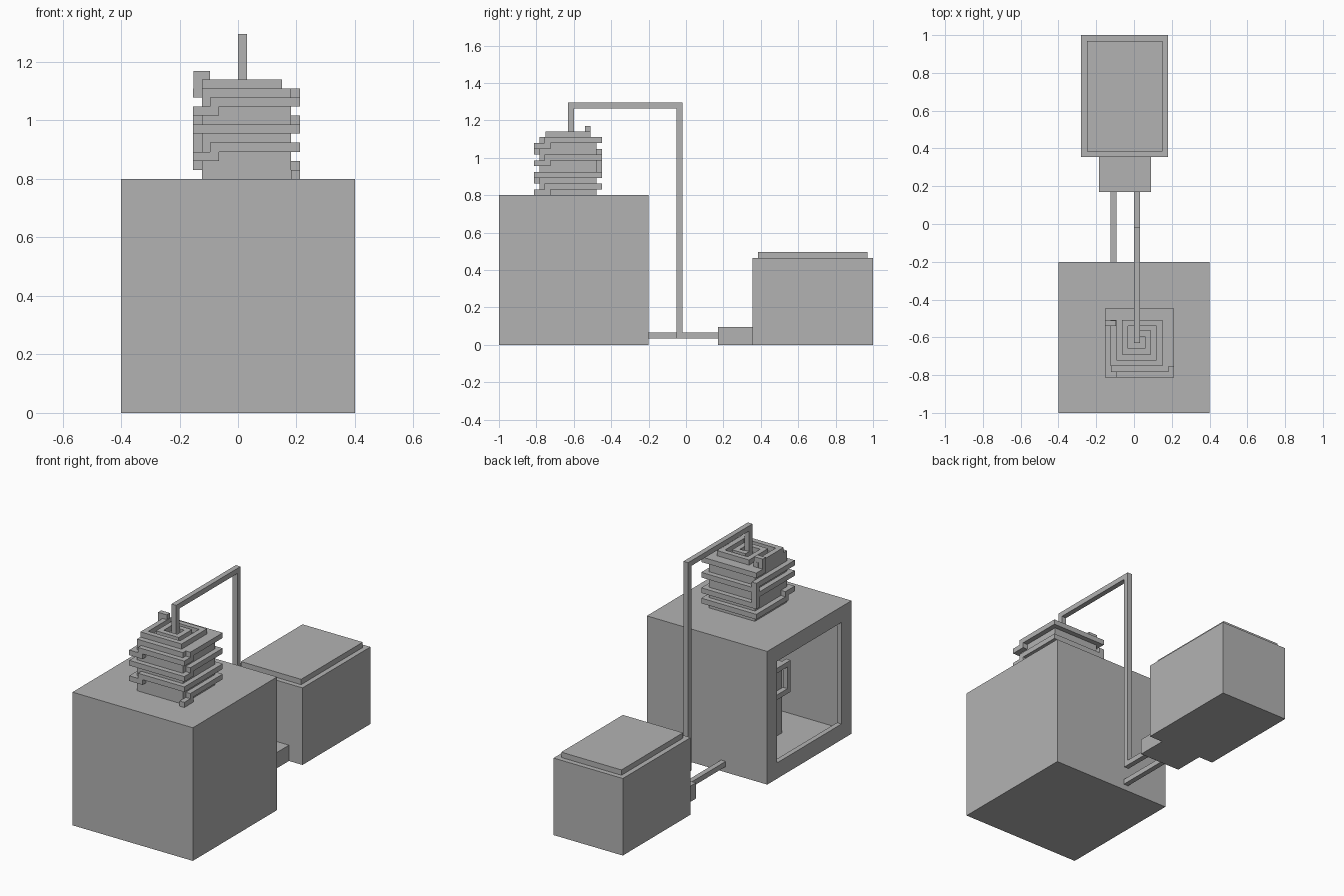
import bpy
from mathutils import Vector

if "Cube" in bpy.data.objects:
    bpy.data.objects.remove(bpy.data.objects["Cube"], do_unlink=True)

grey = bpy.data.materials.new("plain grey")
grey.use_nodes = True
colour = (0.45, 0.45, 0.45, 1)
grey.diffuse_color = colour
grey.node_tree.nodes["Principled BSDF"].inputs["Base Color"].default_value = colour

PIPE = 0.031


def build(name, boxes):
    """One object made of axis-aligned boxes, each a (low, high) corner pair."""
    verts, faces = [], []
    for lo, hi in boxes:
        n = len(verts)
        verts += [(x, y, z) for x in (lo[0], hi[0]) for y in (lo[1], hi[1]) for z in (lo[2], hi[2])]
        quads = ((0, 1, 3, 2), (4, 6, 7, 5), (0, 4, 5, 1), (2, 3, 7, 6), (0, 2, 6, 4), (1, 5, 7, 3))
        faces += [[n + i for i in q] for q in quads]
    mesh = bpy.data.meshes.new(name)
    mesh.from_pydata(verts, [], faces)
    mesh.materials.append(grey)
    obj = bpy.data.objects.new(name, mesh)
    bpy.context.collection.objects.link(obj)
    return obj


def pipe(name, points):
    """Square pipe along axis-aligned centre points."""
    r = Vector((PIPE / 2,) * 3)
    boxes = []
    for a, b in zip(points, points[1:]):
        lo = Vector(map(min, a, b)) - r
        hi = Vector(map(max, a, b)) + r
        boxes.append((lo, hi))
    return build(name, boxes)


def cut(obj, name, lo, hi):
    cutter = build(name, [(lo, hi)])
    cutter.hide_render = True
    cutter.hide_viewport = True
    cutter.display_type = 'WIRE'
    mod = obj.modifiers.new(name, 'BOOLEAN')
    mod.operation = 'DIFFERENCE'
    mod.solver = 'EXACT'
    mod.object = cutter


# Hollow boiler housing with an open window in its -x side
housing = build("boiler_housing", [((-0.4, -1, 0), (0.4, -0.2, 0.8))])
cut(housing, "housing_cavity", (-0.37, -0.97, 0.03), (0.37, -0.23, 0.77))
cut(housing, "housing_window", (-0.5, -0.905, 0.095), (-0.3, -0.295, 0.705))

# Furnace inside the housing, with a framed hatch
build("furnace", [((-0.12, -0.74, 0.03), (0.18, -0.48, 0.46))])
y0, y1, z0, z1, t = -0.78, -0.58, 0.27, 0.46, 0.03
build("furnace_hatch_frame", [
    ((-0.15, y0, z0), (-0.12, y1, z0 + t)),
    ((-0.15, y0, z1 - t), (-0.12, y1, z1)),
    ((-0.15, y0, z0 + t), (-0.12, y0 + t, z1 - t)),
    ((-0.15, y1 - t, z0 + t), (-0.12, y1, z1 - t)),
])

# Core of the coil
build("coil_core", [((-0.123, -0.783, 0.8), (0.182, -0.479, 1.11))])

# Coil stepping down round the core, levels counted in pipe heights
L, R, F, B = -0.138, 0.197, -0.798, -0.464
STEP_X, STEP_Y = -0.08, -0.74


def level(n):
    return 0.8 + (n + 0.5) * PIPE


coil = [(L, -0.525, level(9))]
turns = [(9, 9, 8, 7, 7), (6, 6, 5, 5, 5), (3, 3, 3, 2, 1), (1, 1, 0, 0, 0)]
for i, (back, right, front, front_end, left) in enumerate(turns):
    b, r, f, e, l = map(level, (back, right, front, front_end, left))
    coil += [(L, B, b), (R, B, b), (R, STEP_Y, r), (R, STEP_Y, f), (R, F, f)]
    if i == len(turns) - 1:
        break
    coil += [(STEP_X, F, f), (STEP_X, F, e), (L, F, e)]
    coil += [(L, STEP_Y, e), (L, STEP_Y, l), (L, B, l)]
pipe("coil_pipe", coil)

# Riser from the coil to the flat spiral
build("coil_riser", [((-0.153, -0.54, 1.08), (-0.095, -0.51, 1.17))])

# Flat spiral on top of the coil, winding inwards to the outlet
top = level(10)
cx, cy = 0.015, -0.615
spiral = [(-0.108, -0.525), (-0.108, -0.735), (0.135, -0.735), (0.135, -0.525),
          (-0.047, -0.525), (-0.047, -0.675), (0.074, -0.675), (0.074, -0.58),
          (cx, -0.58), (cx, cy)]
pipe("top_spiral", [(x, y, top) for x, y in spiral])

# Steam pipe over and down to the pump, and the return pipe
pipe("steam_pipe", [(cx, cy, top), (cx, cy, 1.28), (cx, -0.035, 1.28),
                    (cx, -0.035, 0.05), (cx, 0.17, 0.05)])
pipe("return_pipe", [(-0.108, -0.215, 0.05), (-0.108, 0.17, 0.05)])

# Pump block, tank and lid
build("pump_block", [((-0.185, 0.17, 0), (0.09, 0.355, 0.095))])
build("water_tank", [((-0.28, 0.355, 0), (0.18, 1, 0.463))])
build("tank_lid", [((-0.25, 0.385, 0.463), (0.15, 0.97, 0.495))])
